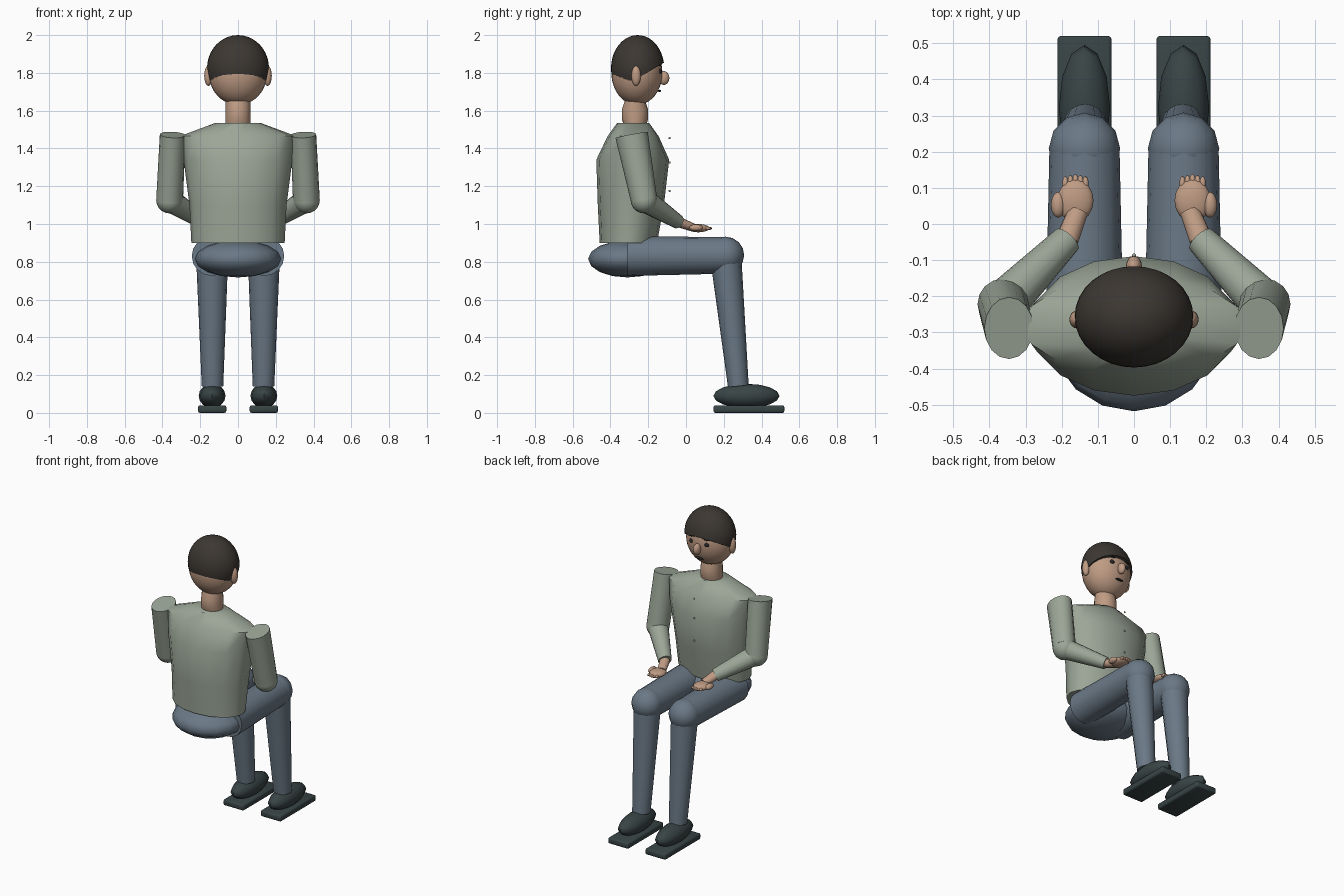
import bpy, bmesh, math
from mathutils import Vector

if "Cube" in bpy.data.objects:
    bpy.data.objects.remove(bpy.data.objects["Cube"])


def mat(name, r, g, b):
    m = bpy.data.materials.new(name)
    m.diffuse_color = (r, g, b, 1)
    m.use_nodes = True
    m.node_tree.nodes["Principled BSDF"].inputs["Base Color"].default_value = m.diffuse_color
    return m


SKIN = mat("skin", .52, .33, .23)
HAIR = mat("hair", .045, .038, .032)
SHIRT = mat("shirt", .33, .38, .31)
JEANS = mat("trousers", .145, .19, .24)
SHOE = mat("shoe_dark", .04, .058, .06)
DARK = mat("dark", .02, .02, .022)


def finish(name, bm, m):
    bmesh.ops.recalc_face_normals(bm, faces=bm.faces)
    me = bpy.data.meshes.new(name)
    bm.to_mesh(me)
    bm.free()
    me.materials.append(m)
    ob = bpy.data.objects.new(name, me)
    bpy.context.collection.objects.link(ob)
    return ob


def ball(name, c, r, m, seg=16, rings=10, cut=None):
    bm = bmesh.new()
    bmesh.ops.create_uvsphere(bm, u_segments=seg, v_segments=rings, radius=1)
    bmesh.ops.scale(bm, vec=r, verts=bm.verts)
    bmesh.ops.translate(bm, vec=c, verts=bm.verts)
    if cut:
        g = bm.verts[:] + bm.edges[:] + bm.faces[:]
        res = bmesh.ops.bisect_plane(bm, geom=g, plane_co=cut[0], plane_no=cut[1], clear_inner=True)
        bmesh.ops.contextual_create(bm, geom=[e for e in res["geom_cut"] if isinstance(e, bmesh.types.BMEdge)])
    return finish(name, bm, m)


def skin_rings(name, rings, m):
    # rings: equal-length lists of points, joined and capped
    bm = bmesh.new()
    rows = [[bm.verts.new(p) for p in ring] for ring in rings]
    n = len(rows[0])
    for a, b in zip(rows, rows[1:]):
        for i in range(n):
            j = (i + 1) % n
            bm.faces.new((a[i], a[j], b[j], b[i]))
    bm.faces.new(rows[0])
    bm.faces.new(rows[-1])
    return finish(name, bm, m)


def limb(name, p0, p1, r0, r1, m, n=16):
    # tapered oval tube; radii are (sideways, other)
    p0, p1 = Vector(p0), Vector(p1)
    ax = (p1 - p0).normalized()
    u = Vector((1, 0, 0))
    u = (u - ax * u.dot(ax)).normalized()
    v = ax.cross(u)
    ang = [2 * math.pi * i / n for i in range(n)]
    return skin_rings(name, [[p + u * r[0] * math.cos(a) + v * r[1] * math.sin(a) for a in ang]
                             for p, r in ((p0, r0), (p1, r1))], m)


def body(name, prof, m, n=16):
    # upright loft; profile rows are (z, half width, centre y, half depth)
    ang = [2 * math.pi * i / n for i in range(n)]
    return skin_rings(name, [[(rx * math.cos(a), cy + ry * math.sin(a), z) for a in ang]
                             for z, rx, cy, ry in prof], m)


# torso, neck and pelvis
body("shirt_torso", [(.90, .247, -.305, .152), (1.10, .257, -.292, .175), (1.34, .288, -.282, .193),
                     (1.465, .308, -.28, .135), (1.535, .12, -.28, .085)], SHIRT)
body("neck", [(1.52, .066, -.27, .057), (1.555, .067, -.27, .07), (1.605, .067, -.27, .07),
              (1.65, .066, -.27, .055)], SKIN)
ball("pelvis", (0, -.31, .815), (.228, .208, .098), JEANS, 16, 8)

# head with slanted hair cap
ball("head", (0, -.26, 1.80), (.155, .135, .17), SKIN, 32, 20)
ball("hair", (0, -.256, 1.825), (.164, .141, .175), HAIR, 32, 20,
     cut=((0, -.385, 1.695), (0, -.51, .86)))
ball("nose", (0, -.117, 1.773), (.022, .029, .037), SKIN, 16, 10)
ball("mouth", (0, -.14, 1.705), (.03, .009, .006), DARK, 12, 6)

# shirt buttons
for z in (1.455, 1.325, 1.175):
    ball("shirt_button", (0, -.087, z), (.006, .006, .006), SHIRT, 8, 6)

for s, side in ((-1, "left"), (1, "right")):
    # face details
    ball(side + "_ear", (s * .157, -.264, 1.785), (.022, .025, .054), SKIN)
    ball(side + "_eye", (s * .055, -.139, 1.808), (.017, .011, .014), DARK, 12, 8)
    ball(side + "_eyebrow", (s * .055, -.138, 1.843), (.025, .01, .006), DARK, 12, 6)

    # arm
    elbow = (s * .362, -.222, 1.127)
    cuff = (s * .185, -.043, 1.012)
    limb(side + "_upper_arm", (s * .346, -.288, 1.472), elbow, (.068, .087), (.071, .07), SHIRT)
    ball(side + "_elbow", elbow, (.071, .071, .071), SHIRT)
    limb(side + "_forearm", elbow, cuff, (.064, .064), (.042, .038), SHIRT)
    limb(side + "_wrist", cuff, (s * .155, .035, .982), (.032, .028), (.028, .022), SKIN, 12)

    # hand
    ball(side + "_palm", (s * .162, .065, .978), (.05, .06, .022), SKIN)
    ball(side + "_thumb", (s * .21, .053, .98), (.02, .036, .018), SKIN, 12, 8)
    for i in range(5):
        ball(side + "_finger", (s * (.134 + .014 * i), .117 - .003 * abs(i - 2), .977),
             (.009, .022, .009), SKIN, 8, 6)

    # leg
    limb(side + "_thigh", (s * .137, -.31, .83), (s * .137, .21, .834), (.108, .105), (.097, .097), JEANS)
    ball(side + "_knee", (s * .137, .208, .835), (.099, .1, .098), JEANS, 12, 8)
    limb(side + "_shin", (s * .137, .21, .83), (s * .135, .277, .142), (.085, .083), (.057, .055), JEANS)

    # shoe
    ball(side + "_shoe", (s * .137, .32, .09), (.071, .175, .064), SHOE, 12, 8)
    bm = bmesh.new()
    bmesh.ops.create_cube(bm, size=1)
    bmesh.ops.scale(bm, vec=(.15, .375, .04), verts=bm.verts)
    bmesh.ops.translate(bm, vec=(s * .137, .333, .02), verts=bm.verts)
    bmesh.ops.bevel(bm, geom=bm.edges[:], offset=.01, segments=2, profile=.5, affect='EDGES')
    finish(side + "_sole", bm, SHOE)

# smooth shading with crisp caps
for ob in bpy.context.collection.objects:
    ob.select_set(True)
    bpy.context.view_layer.objects.active = ob
bpy.ops.object.shade_smooth_by_angle(angle=math.radians(50))
